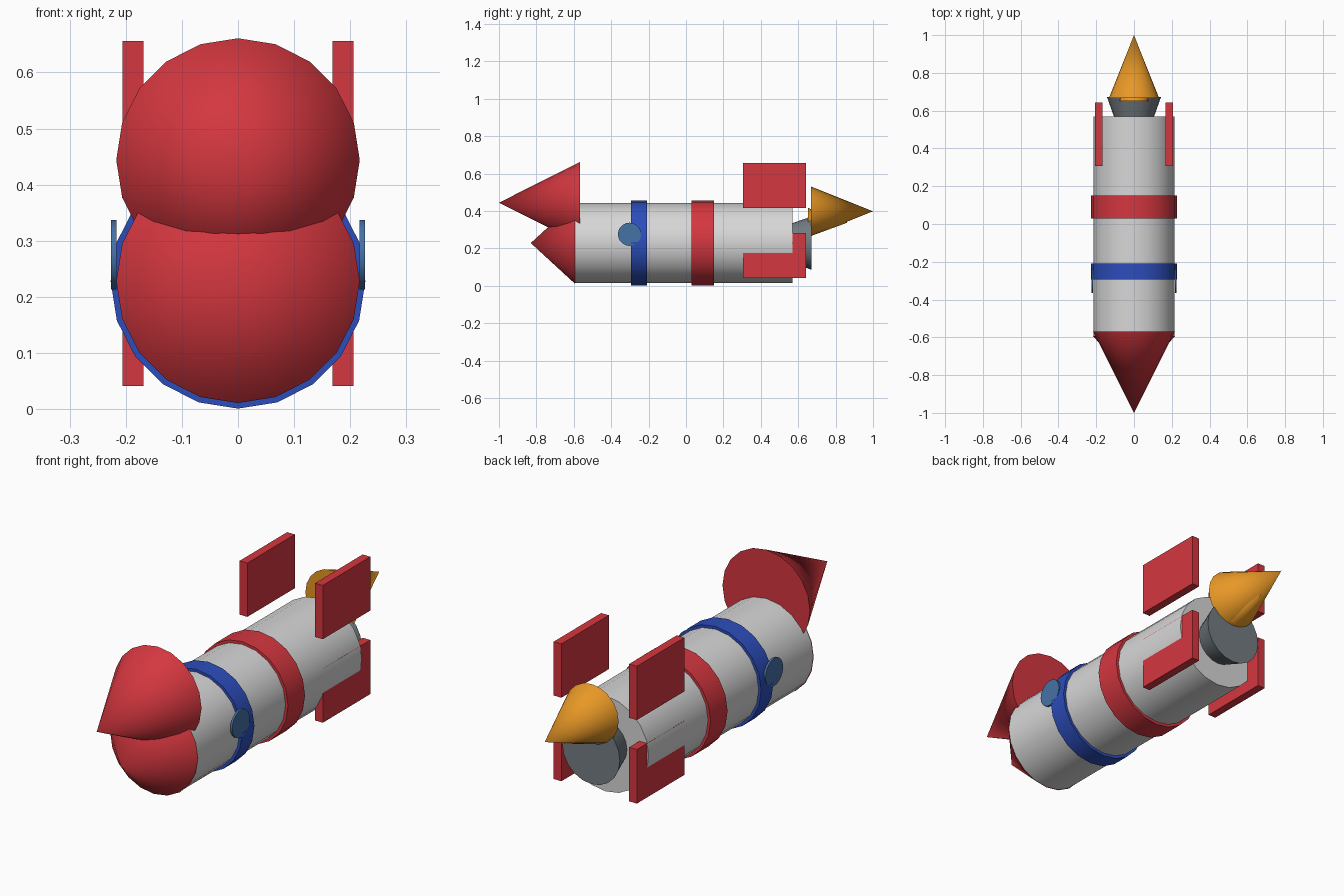
import bpy, bmesh, math
from mathutils import Matrix, Vector

if "Cube" in bpy.data.objects:
    bpy.data.objects.remove(bpy.data.objects["Cube"])


def mat(name, r, g, b):
    m = bpy.data.materials.new(name)
    m.diffuse_color = (r, g, b, 1)
    m.use_nodes = True
    m.node_tree.nodes["Principled BSDF"].inputs["Base Color"].default_value = m.diffuse_color
    return m


RED = mat("red", 0.66, 0.038, 0.05)
WHITE = mat("light_grey", 0.68, 0.68, 0.68)
BLUE = mat("blue", 0.025, 0.075, 0.5)
GLASS = mat("window_blue", 0.06, 0.17, 0.38)
GREY = mat("nozzle_grey", 0.17, 0.2, 0.22)
ORANGE = mat("flame_orange", 0.82, 0.32, 0.02)

AXIS_Z = 0.228  # height of the hull's centre line


def finish(bm, name, material):
    bmesh.ops.recalc_face_normals(bm, faces=bm.faces)
    me = bpy.data.meshes.new(name)
    bm.to_mesh(me)
    bm.free()
    me.materials.append(material)
    ob = bpy.data.objects.new(name, me)
    bpy.context.collection.objects.link(ob)
    return ob


def lathe(name, material, y0, y1, r0, r1, z=AXIS_Z, sides=20):
    """Capped cylinder or cone along y, radius r0 at y0 and r1 at y1."""
    bm = bmesh.new()
    m = Matrix.Translation((0, (y0 + y1) / 2, z)) @ Matrix.Rotation(-math.pi / 2, 4, 'X')
    bmesh.ops.create_cone(bm, cap_ends=True, segments=sides, radius1=r0, radius2=r1,
                          depth=y1 - y0, matrix=m)
    return finish(bm, name, material)


def box(name, material, lo, hi):
    lo, hi = Vector(lo), Vector(hi)
    bm = bmesh.new()
    bmesh.ops.create_cube(bm, size=1, matrix=Matrix.Translation((lo + hi) / 2)
                          @ Matrix.Diagonal((*(hi - lo), 1)))
    return finish(bm, name, material)


# hull and its two bands
lathe("hull", WHITE, -0.595, 0.57, 0.2145, 0.2145)
lathe("blue_band", BLUE, -0.295, -0.208, 0.227, 0.227)
lathe("red_band", RED, 0.03, 0.15, 0.227, 0.227)

# two overlapping nose cones
lathe("lower_nose", RED, -0.83, -0.594, 0, 0.217)
lathe("upper_nose", RED, -1.0, -0.568, 0, 0.217, z=0.444)

# nozzle and flames
lathe("nozzle", GREY, 0.565, 0.672, 0.105, 0.143)
lathe("inner_flame", ORANGE, 0.652, 0.865, 0.078, 0, z=0.338)
lathe("outer_flame", ORANGE, 0.667, 1.0, 0.133, 0, z=0.398)

# mirrored windows and fins
for side, s in (("left", -1), ("right", 1)):
    bm = bmesh.new()
    m = Matrix.Translation((s * 0.2215, -0.302, 0.275)) @ Matrix.Rotation(math.pi / 2, 4, 'Y')
    bmesh.ops.create_cone(bm, cap_ends=True, segments=20, radius1=0.062, radius2=0.062,
                          depth=0.0095, matrix=m)
    finish(bm, side + "_window", GLASS)
    xa, xb = sorted((s * 0.168, s * 0.206))
    for level, z0, z1 in (("lower", 0.041, 0.283), ("upper", 0.415, 0.656)):
        box(f"{side}_{level}_fin", RED, (xa, 0.306, z0), (xb, 0.642, z1))

# smooth round sides, sharp rims
for ob in bpy.context.collection.objects:
    ob.select_set(True)
    bpy.context.view_layer.objects.active = ob
bpy.ops.object.shade_smooth_by_angle(angle=math.radians(30))
